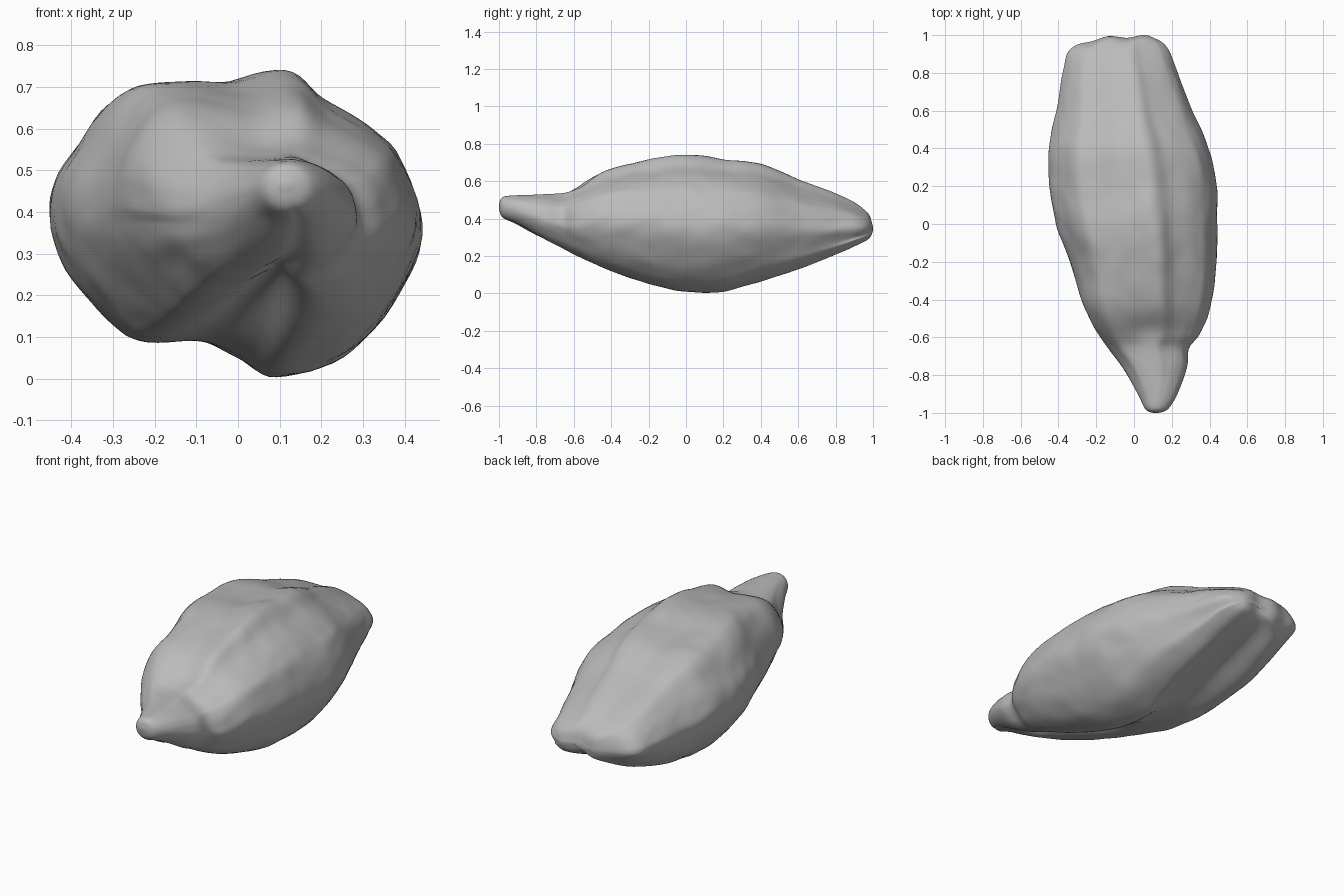
import bpy
import bmesh
import math
from mathutils import Vector, noise

default_cube = bpy.data.objects.get("Cube")
if default_cube:
    bpy.data.objects.remove(default_cube, do_unlink=True)

# Lengthwise stations: y, left x, right x, bottom z, top z
STATIONS = [
    (-1, .1, .13, .455, .475), (-.98, .06, .18, .405, .515), (-.9, .02, .23, .365, .525),
    (-.76, -.06, .28, .28, .53), (-.66, -.13, .29, .23, .54), (-.58, -.18, .35, .19, .58),
    (-.42, -.26, .41, .12, .665), (-.2, -.34, .435, .05, .72), (0, -.41, .44, .01, .74),
    (.2, -.445, .44, .01, .715), (.4, -.445, .395, .05, .69), (.6, -.41, .31, .1, .61),
    (.8, -.375, .23, .17, .535), (.92, -.34, .185, .23, .475), (.98, -.22, .14, .275, .425),
    (1, -.08, .08, .33, .36),
]

# Angular husk cross-section in a box from -1 to 1
SECTION = [
    (1, -.02), (.88, .42), (.73, .61), (.44, .82), (.22, 1), (-.13, .92), (-.5, .92),
    (-.72, .8), (-.95, .37), (-1, .03), (-.89, -.3), (-.67, -.64), (-.53, -.76),
    (-.22, -.79), (0, -.89), (.2, -1), (.57, -.87), (.87, -.46),
]

# Swellings and hollows: angle, angular width, y, length, amount
LOBES = [
    (2.5, .5, -.52, .2, .12),
    (1.2, .3, -.35, .2, -.04),
    (-2.5, .5, .55, .3, .06),
    (-2.4, .5, 1, .15, -.12),
]


def spline(points, steps, closed=False):
    """Sample a smooth curve passing through all the points."""
    count = len(points)
    result = []
    for i in range(count if closed else count - 1):
        def pick(k):
            index = k % count if closed else max(0, min(count - 1, k))
            return Vector(points[index])
        before, start, end, after = (pick(i + k) for k in (-1, 0, 1, 2))
        for step in range(steps):
            t = step / steps
            tangent_in, tangent_out = (end - before) / 2, (after - start) / 2
            result.append(start * (2*t**3 - 3*t**2 + 1) + tangent_in * (t**3 - 2*t**2 + t)
                          + end * (3*t**2 - 2*t**3) + tangent_out * (t**3 - t**2))
    if not closed:
        result.append(Vector(points[-1]))
    return result


def bell(value, centre, width):
    return math.exp(-((value - centre) / width) ** 2)


def clamp(value):
    return max(0, min(1, value))


def husk_point(station, corner):
    """Place one section point, with the furrow, lobes and wrinkles."""
    y, left, right, bottom, top = station
    u, v = corner
    # Furrow along the underside, left of the keel
    furrow = 0
    if v < 0:
        depth = .07 * bell(y, -.45, .3) + .05 * bell(y, .65, .35)
        furrow = depth * bell(u, -.25 - .5 * min(y, 0), .2) * clamp(-v * 2)
    # The keel swings to the right edge at the rear
    angle, radius = math.atan2(v, u), math.hypot(u, v)
    radius *= 1 + sum(amount * bell(angle, centre, width) * bell(y, place, length)
                      for centre, width, place, length, amount in LOBES)
    angle += .6 * clamp((y - .2) / .7) * bell(angle, -1.3, .65)
    u, v = radius * math.cos(angle), radius * math.sin(angle)
    # The pointed tip is rounder than the body
    roundness = clamp((-.55 - y) / .3)
    u += (math.cos(angle) - u) * roundness
    v += (math.sin(angle) - v) * roundness
    middle = Vector(((left + right) / 2, y, (bottom + top) / 2))
    offset = Vector((u * (right - left) / 2, 0, v * (top - bottom) / 2))
    # Dip behind the tip
    if v > 0:
        offset.z -= .025 * bell(y, -.56, .08) * bell(middle.x + offset.x, .1, .12) * v
    offset.z += furrow
    # Long wrinkles and small lumps
    fade = clamp((1 - abs(y)) * 5)
    wrinkle = noise.noise(Vector((u * 3, y * 2.5, v * 3))) * .015
    lump = noise.noise(Vector((u * 4, y * 9, v * 4))) * .016
    point = middle + offset * (1 + (wrinkle + lump) * fade)
    # Wavy blunt rear end
    if y > .9:
        wave = math.sin((point.x - .05) * 17) ** 2
        point.y -= .15 * wave * (y - .9)
    return point


# Husk surface lofted from tip to rear
bm = bmesh.new()
profile = spline(SECTION, 6, closed=True)
rings = [[bm.verts.new(husk_point(station, corner)) for corner in profile]
         for station in spline(STATIONS, 7)]
sides = len(profile)
for ring, following in zip(rings, rings[1:]):
    for i in range(sides):
        j = (i + 1) % sides
        bm.faces.new((ring[i], ring[j], following[j], following[i]))
bm.faces.new(rings[0])
bm.faces.new(rings[-1])
bmesh.ops.recalc_face_normals(bm, faces=bm.faces)
mesh = bpy.data.meshes.new("seed_husk")
bm.to_mesh(mesh)
bm.free()
husk = bpy.data.objects.new("seed_husk", mesh)
bpy.context.collection.objects.link(husk)

# Plain grey husk colour
grey = bpy.data.materials.new("husk_grey")
grey.use_nodes = True
colour = (.5, .5, .5, 1)
grey.diffuse_color = colour
grey.node_tree.nodes["Principled BSDF"].inputs["Base Color"].default_value = colour
mesh.materials.append(grey)

# Smooth shading
bpy.context.view_layer.objects.active = husk
husk.select_set(True)
bpy.ops.object.shade_smooth_by_angle(angle=math.radians(50))
